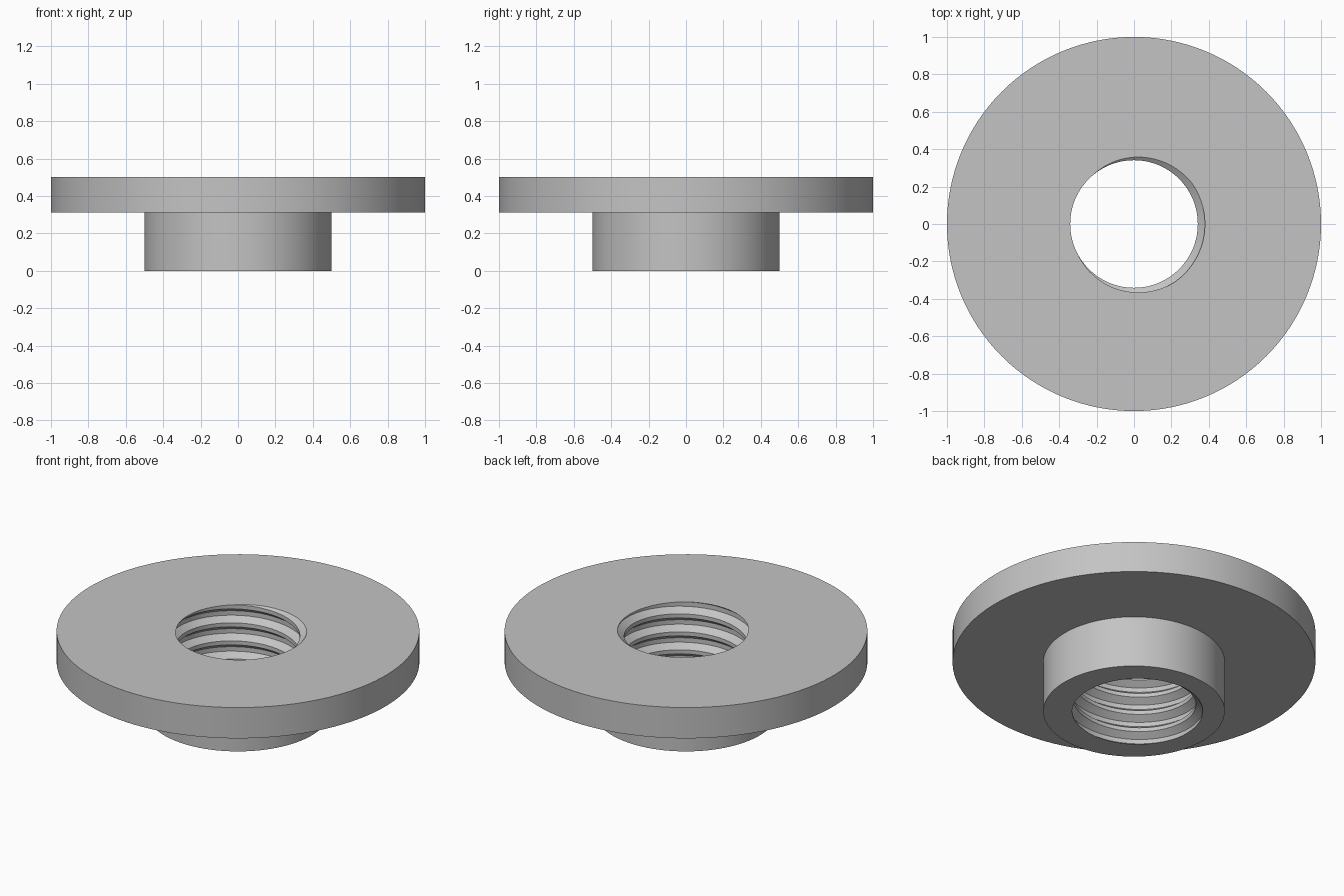
import bpy
import bmesh
import math

cube = bpy.data.objects.get("Cube")
if cube:
    bpy.data.objects.remove(cube, do_unlink=True)

SIDES = 128
HEIGHT = 0.5
STEP = 0.3125            # underside of the flange
HUB_R, FLANGE_R = 0.5, 1.0
MINOR_R, MAJOR_R = 0.341, 0.379
PITCH = 0.1094
ROOT_FLAT, GROOVE = 0.125, 0.39   # half widths, as fractions of the pitch
ROOT_ANGLE = math.radians(-10)    # where the groove breaks through the top


def root_height(angle):
    """Height of the groove centre for a right-hand thread."""
    return HEIGHT + PITCH * (angle - ROOT_ANGLE) / math.tau


def thread_radius(angle, z):
    """Radius of the threaded bore at an angle and height."""
    turn = (z - root_height(angle)) / PITCH
    offset = abs(turn - round(turn))
    slope = (GROOVE - offset) / (GROOVE - ROOT_FLAT)
    return MINOR_R + (MAJOR_R - MINOR_R) * min(1, max(0, slope))


bm = bmesh.new()
bore = {}


def bore_vert(column, z):
    z = min(HEIGHT, max(0, z))
    key = (column % SIDES, round(z, 5))
    if key not in bore:
        a = math.tau * key[0] / SIDES
        r = thread_radius(a, z)
        bore[key] = bm.verts.new((r * math.cos(a), r * math.sin(a), z))
    return bore[key]


def add_face(verts):
    verts = list(dict.fromkeys(verts))
    if len(verts) > 2:
        bm.faces.new(verts)


# Threaded bore: helical strips trimmed flat at both ends
levels = [PITCH * (turn + f) for turn in range(-7, 3)
          for f in (-GROOVE, -ROOT_FLAT, ROOT_FLAT, GROOVE)]
for j in range(SIDES):
    za = root_height(math.tau * j / SIDES)
    zb = root_height(math.tau * (j + 1) / SIDES)
    for low, high in zip(levels, levels[1:]):
        add_face([bore_vert(j, za + low), bore_vert(j + 1, zb + low),
                  bore_vert(j + 1, zb + high), bore_vert(j, za + high)])

# Hub and flange: outer profile turned around the axis
rings = [[bore_vert(j, 0) for j in range(SIDES)]]
for r, z in ((HUB_R, 0), (HUB_R, STEP), (FLANGE_R, STEP), (FLANGE_R, HEIGHT)):
    rings.append([bm.verts.new((r * math.cos(math.tau * j / SIDES),
                                r * math.sin(math.tau * j / SIDES), z))
                  for j in range(SIDES)])
rings.append([bore_vert(j, HEIGHT) for j in range(SIDES)])
for inner, outer in zip(rings, rings[1:]):
    for j in range(SIDES):
        k = (j + 1) % SIDES
        add_face([inner[j], inner[k], outer[k], outer[j]])

bmesh.ops.recalc_face_normals(bm, faces=bm.faces)
mesh = bpy.data.meshes.new("flanged_nut")
bm.to_mesh(mesh)
bm.free()
nut = bpy.data.objects.new("flanged_nut", mesh)
bpy.context.collection.objects.link(nut)

# Plain grey material
grey = bpy.data.materials.new("light_grey")
grey.use_nodes = True
colour = (0.55, 0.55, 0.55, 1)
grey.diffuse_color = colour
grey.node_tree.nodes["Principled BSDF"].inputs["Base Color"].default_value = colour
mesh.materials.append(grey)

# Smooth walls with crisp edges
bpy.ops.object.select_all(action="DESELECT")
nut.select_set(True)
bpy.context.view_layer.objects.active = nut
bpy.ops.object.shade_smooth_by_angle(angle=math.radians(30))
